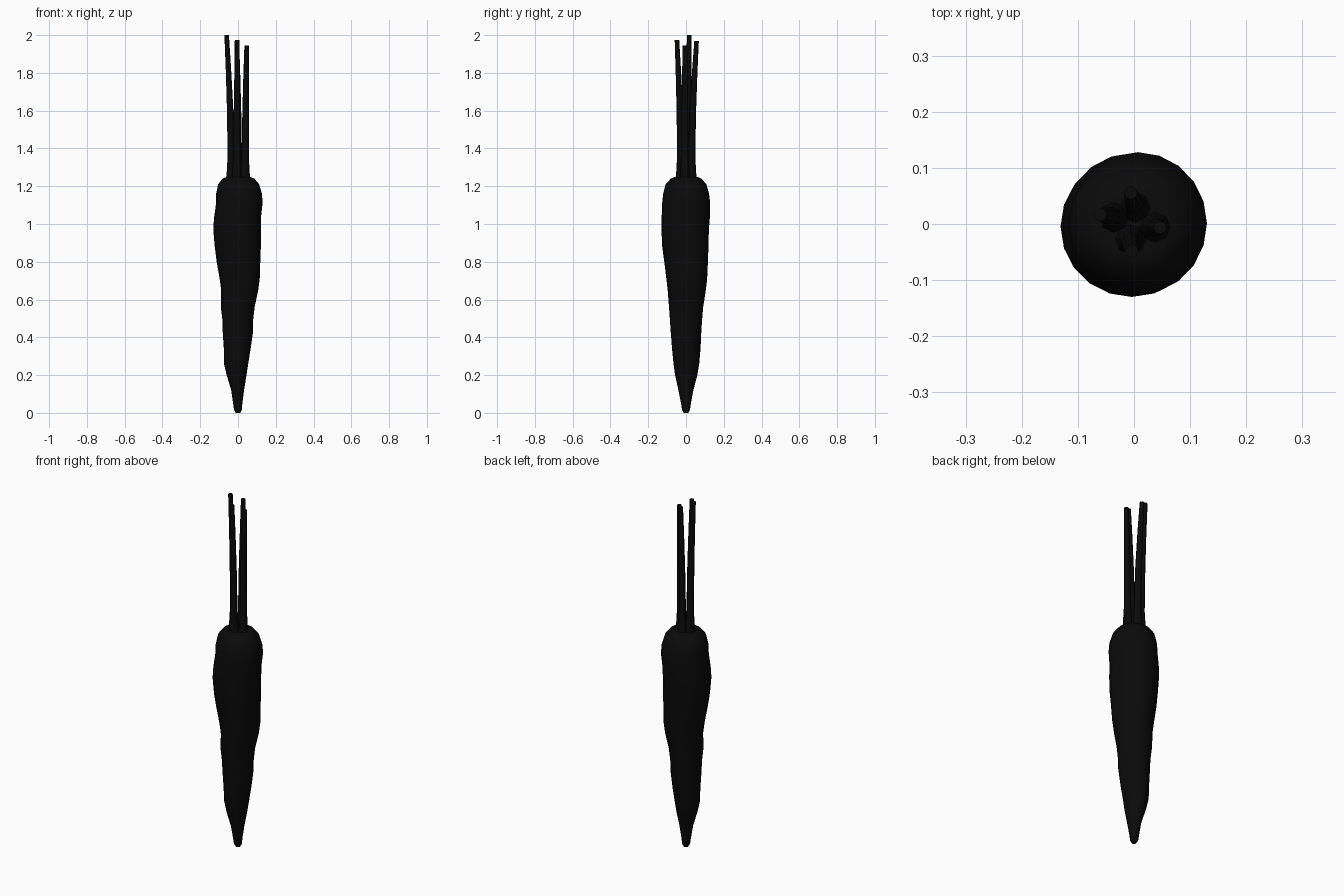
import bpy, bmesh, math
from mathutils import Vector

mat = bpy.data.materials.new("near_black")
mat.diffuse_color = (0.003, 0.003, 0.003, 1)


def loft(name, rings, sides, angle):
    """Skin elliptical rings (centre, x radius, y radius) and cap both ends."""
    bm = bmesh.new()
    loops = []
    for c, rx, ry in rings:
        loops.append([bm.verts.new((c[0] + rx * math.cos(2 * math.pi * i / sides),
                                    c[1] + ry * math.sin(2 * math.pi * i / sides), c[2]))
                      for i in range(sides)])
    for a, b in zip(loops, loops[1:]):
        for i in range(sides):
            j = (i + 1) % sides
            bm.faces.new((a[i], a[j], b[j], b[i]))
    bm.faces.new(loops[0][::-1])
    bm.faces.new(loops[-1])
    me = bpy.data.meshes.new(name)
    bm.to_mesh(me)
    bm.free()
    me.materials.append(mat)
    ob = bpy.data.objects.new(name, me)
    bpy.context.collection.objects.link(ob)
    bpy.ops.object.select_all(action='DESELECT')
    ob.select_set(True)
    bpy.context.view_layer.objects.active = ob
    bpy.ops.object.shade_smooth_by_angle(angle=math.radians(angle))
    return ob


# Root: z, x min, x max, y min, y max
outline = [
    (0.00, -.012, .012, -.012, .012), (0.015, -.021, .020, -.021, .021),
    (0.05, -.026, .023, -.026, .026), (0.12, -.036, .032, -.040, .039),
    (0.20, -.060, .045, -.058, .060), (0.26, -.074, .054, -.066, .070),
    (0.34, -.075, .067, -.074, .077), (0.43, -.081, .080, -.081, .081),
    (0.49, -.082, .080, -.085, .085), (0.56, -.091, .088, -.090, .091),
    (0.65, -.089, .107, -.097, .105), (0.71, -.097, .115, -.104, .112),
    (0.80, -.113, .118, -.115, .116), (0.88, -.123, .121, -.126, .119),
    (0.97, -.131, .123, -.130, .121), (1.03, -.127, .121, -.129, .126),
    (1.11, -.116, .130, -.126, .128), (1.16, -.116, .127, -.121, .122),
    (1.21, -.105, .112, -.108, .108), (1.24, -.083, .087, -.081, .083),
    (1.25, -.058, .062, -.058, .060), (1.245, -.03, .03, -.03, .03),
]
loft("root", [(((a + b) / 2, (c + d) / 2, z), (b - a) / 2, (d - c) / 2)
              for z, a, b, c, d in outline], 20, 60)

# Stems: base and tip of each cut stalk
stems = [
    ((-.036, .012), (-.060, .017, 2.00)),
    ((.002, .030), (-.006, .056, 1.97)),
    ((-.006, -.028), (-.004, -.048, 1.975)),
    ((.038, -.006), (.046, -.006, 1.945)),
]
for n, ((bx, by), tip) in enumerate(stems):
    rings = []
    for z, r in ((1.23, .029), (1.27, .024), (1.36, .019), (1.6, .017), (1.8, .0145), (tip[2], .012)):
        t = max(0, (z - 1.36) / (tip[2] - 1.36)) ** 1.5
        p = Vector((bx, by)).lerp(Vector(tip[:2]), t)
        rings.append(((p.x, p.y, z), r, r))
    loft("stem_%d" % (n + 1), rings, 8, 50)
